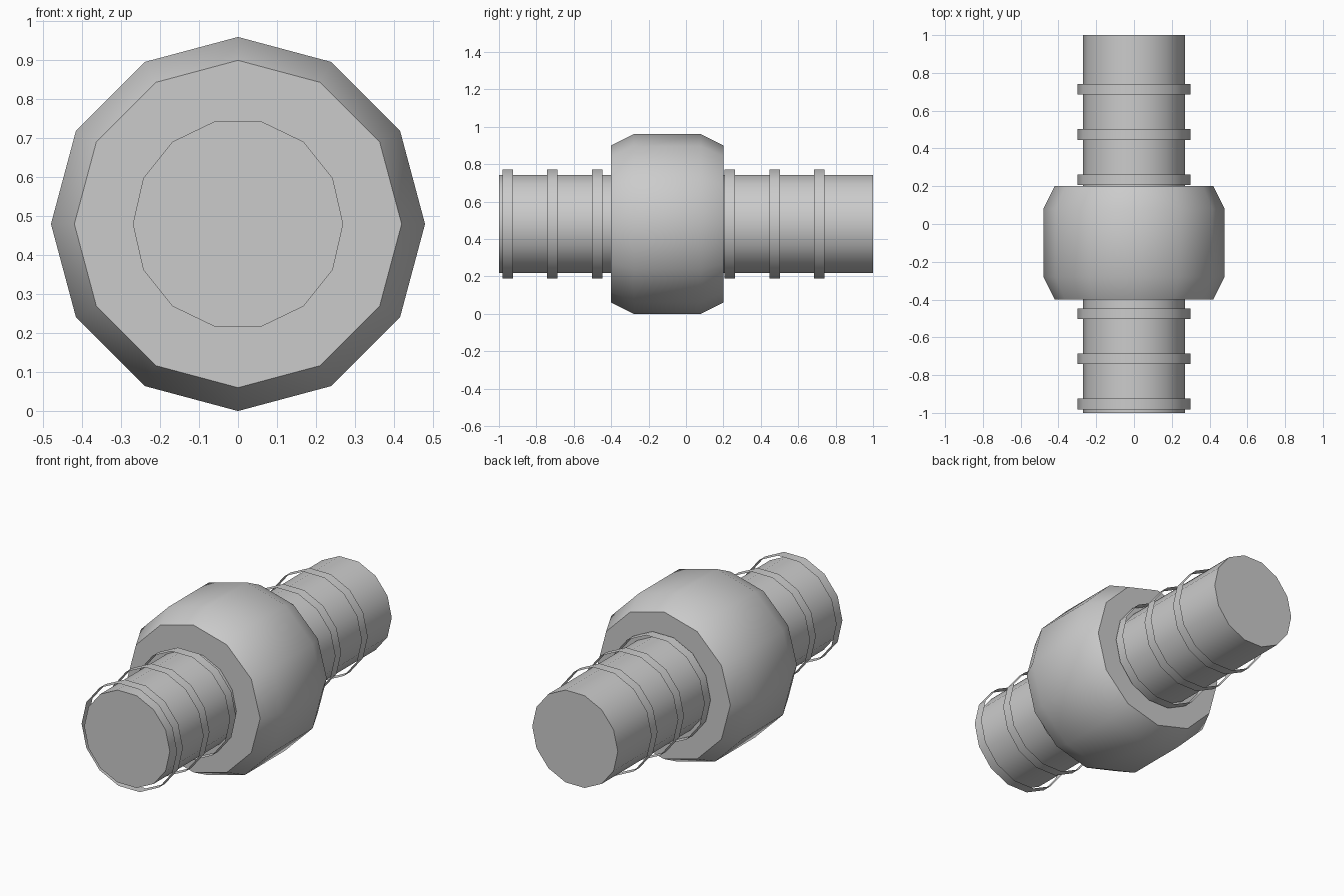
import bpy
import bmesh
from math import cos, sin, pi, radians

if "Cube" in bpy.data.objects:
    bpy.data.objects.remove(bpy.data.objects["Cube"], do_unlink=True)

CENTRE_Z = 0.48

grey = bpy.data.materials.new("plain grey")
grey.use_nodes = True
colour = (0.6, 0.6, 0.6, 1)
grey.diffuse_color = colour
grey.node_tree.nodes["Principled BSDF"].inputs["Base Color"].default_value = colour


def lathe(name, profile, sides, start=0.0, caps=True, angle=30):
    """Revolve (y, radius) points around the pipe axis."""
    bm = bmesh.new()
    rings = []
    for y, r in profile:
        turns = [start + 2 * pi * i / sides for i in range(sides)]
        rings.append([bm.verts.new((r * cos(t), y, CENTRE_Z + r * sin(t))) for t in turns])
    for a, b in zip(rings, rings[1:]):
        for i in range(sides):
            j = (i + 1) % sides
            bm.faces.new((a[i], b[i], b[j], a[j]))
    if caps:
        bm.faces.new(rings[0])
        bm.faces.new(rings[-1][::-1])
        bmesh.ops.recalc_face_normals(bm, faces=bm.faces)
    mesh = bpy.data.meshes.new(name)
    bm.to_mesh(mesh)
    bm.free()
    mesh.materials.append(grey)
    obj = bpy.data.objects.new(name, mesh)
    bpy.context.collection.objects.link(obj)
    bpy.ops.object.select_all(action='DESELECT')
    obj.select_set(True)
    bpy.context.view_layer.objects.active = obj
    bpy.ops.object.shade_smooth_by_angle(angle=radians(angle))
    return obj


# Chamfered central nut
lathe("coupling_body", [(-0.4, 0.42), (-0.28, 0.48), (0.08, 0.48), (0.2, 0.42)], 12)

# Pipe running through the nut
lathe("pipe", [(-1, 0.27), (1, 0.27)], 14)

# Thin open bands standing clear of the pipe
for side, first in (("front", -0.953), ("back", 0.235)):
    for n in range(3):
        y = first + 0.239 * n
        lathe(f"{side}_band_{n + 1}", [(y - 0.028, 0.3), (y + 0.028, 0.3)], 14, caps=False)
